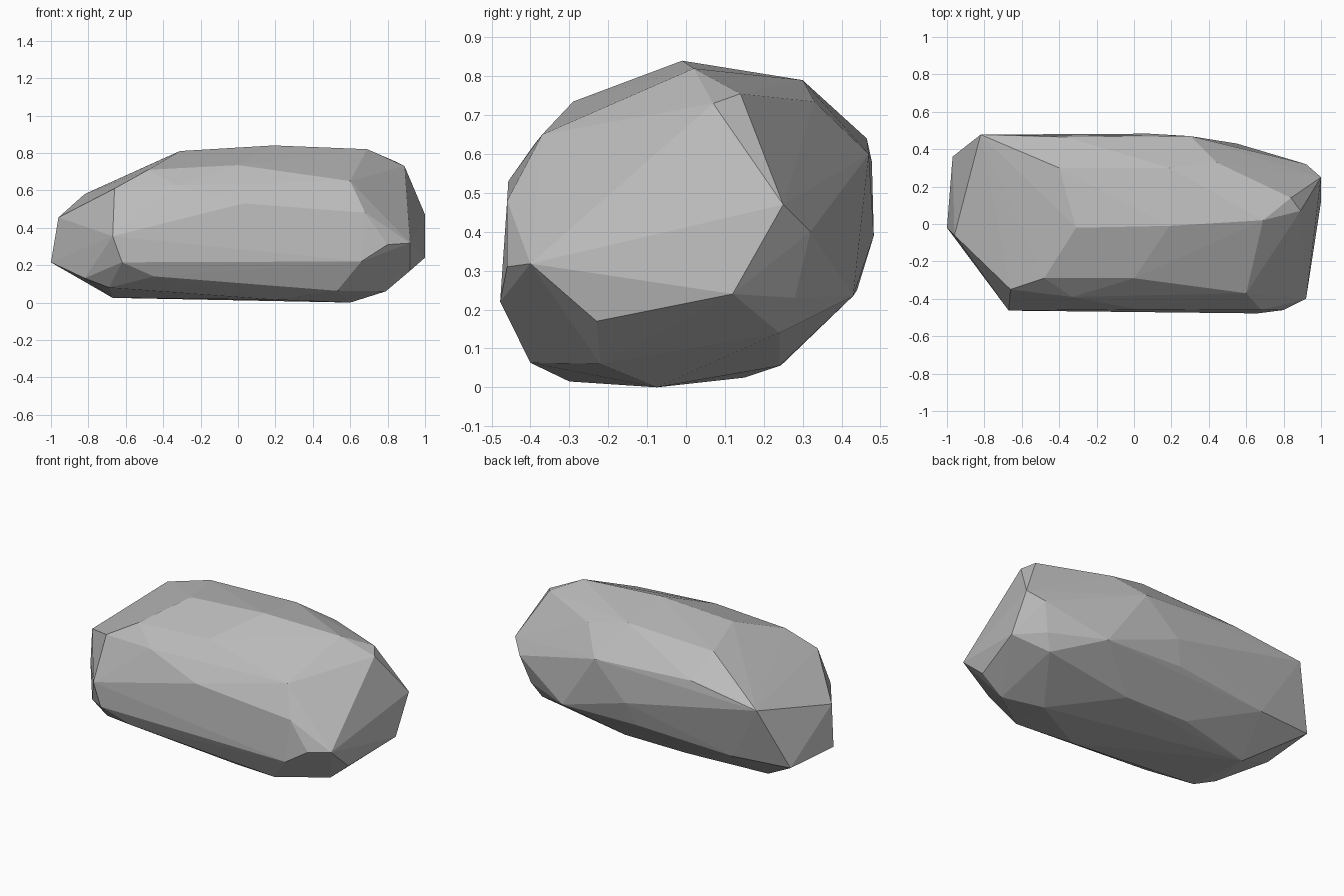
import bpy
import bmesh
import math
from mathutils import Vector

# Remove the default object only
default_cube = bpy.data.objects.get("Cube")
if default_cube:
    bpy.data.objects.remove(default_cube, do_unlink=True)


def make_material(name, value):
    """Flat grey material, the same in the viewport and in a render."""
    material = bpy.data.materials.new(name)
    colour = (value, value, value, 1.0)
    material.diffuse_color = colour
    material.use_nodes = True
    shader = material.node_tree.nodes["Principled BSDF"]
    shader.inputs["Base Color"].default_value = colour
    shader.inputs["Roughness"].default_value = 0.9
    return material


def make_faceted_hull(name, corner_groups, material):
    """Stretch flat facets over the corner points and merge near-flat ones."""
    mesh = bpy.data.meshes.new(name)
    bm = bmesh.new()
    for group in corner_groups:
        for corner in group:
            bm.verts.new(Vector(corner))
    result = bmesh.ops.convex_hull(bm, input=bm.verts[:])
    unused = [item for item in result["geom_interior"]
              if isinstance(item, bmesh.types.BMVert)]
    bmesh.ops.delete(bm, geom=unused, context="VERTS")
    bmesh.ops.dissolve_limit(bm, angle_limit=math.radians(1),
                             verts=bm.verts[:], edges=bm.edges[:])
    bmesh.ops.recalc_face_normals(bm, faces=bm.faces[:])
    bm.to_mesh(mesh)
    bm.free()
    mesh.materials.append(material)
    rock = bpy.data.objects.new(name, mesh)
    bpy.context.collection.objects.link(rock)
    return rock


# Crest line and the sloping plates on either side of it
crest = [(-.31, -.02, .81), (.19, -.01, .84), (.69, .02, .82),
         (.89, .07, .73), (.84, .14, .755)]
back_shoulder = [(-.4, .3, .77), (.19, .3, .79), (.44, .33, .735)]
front_shoulder = [(-.66, -.35, .61), (-.48, -.29, .71), (0, -.29, .735),
                  (.6, -.37, .65), (-.33, -.39, .625)]

# Broad front and back faces
front_face = [(.03, -.457, .53), (.68, -.46, .48), (.8, -.46, .31),
              (.66, -.478, .22), (-.62, -.463, .215), (-.67, -.463, .355)]
back_face = [(-.82, .478, .58), (-.36, .465, .64), (.3, .47, .6),
             (.08, .483, .39), (.55, .43, .235), (.03, .44, .25),
             (-.6, .4, .21)]

# Blunt ends
left_end = [(1, .25, .47), (1, .12, .24), (.92, -.4, .318),
            (.92, -.23, .17), (.92, .32, .4), (.87, .28, .23)]
right_end = [(-.96, -.06, .455), (-1, -.02, .215), (-.97, .36, .22),
             (-.82, -.26, .13)]

# Chipped underside
underside = [(-.45, -.43, .14), (.53, -.4, .063), (.79, -.22, .06),
             (-.69, -.3, .08), (.6, -.075, 0), (.2, -.3, .015),
             (.25, .24, .055), (-.175, .245, .057), (-.67, .15, .025),
             (.82, .24, .14)]

stone_grey = make_material("stone grey", 0.5)
make_faceted_hull("rock", [crest, back_shoulder, front_shoulder, front_face,
                           back_face, left_end, right_end, underside],
                  stone_grey)
